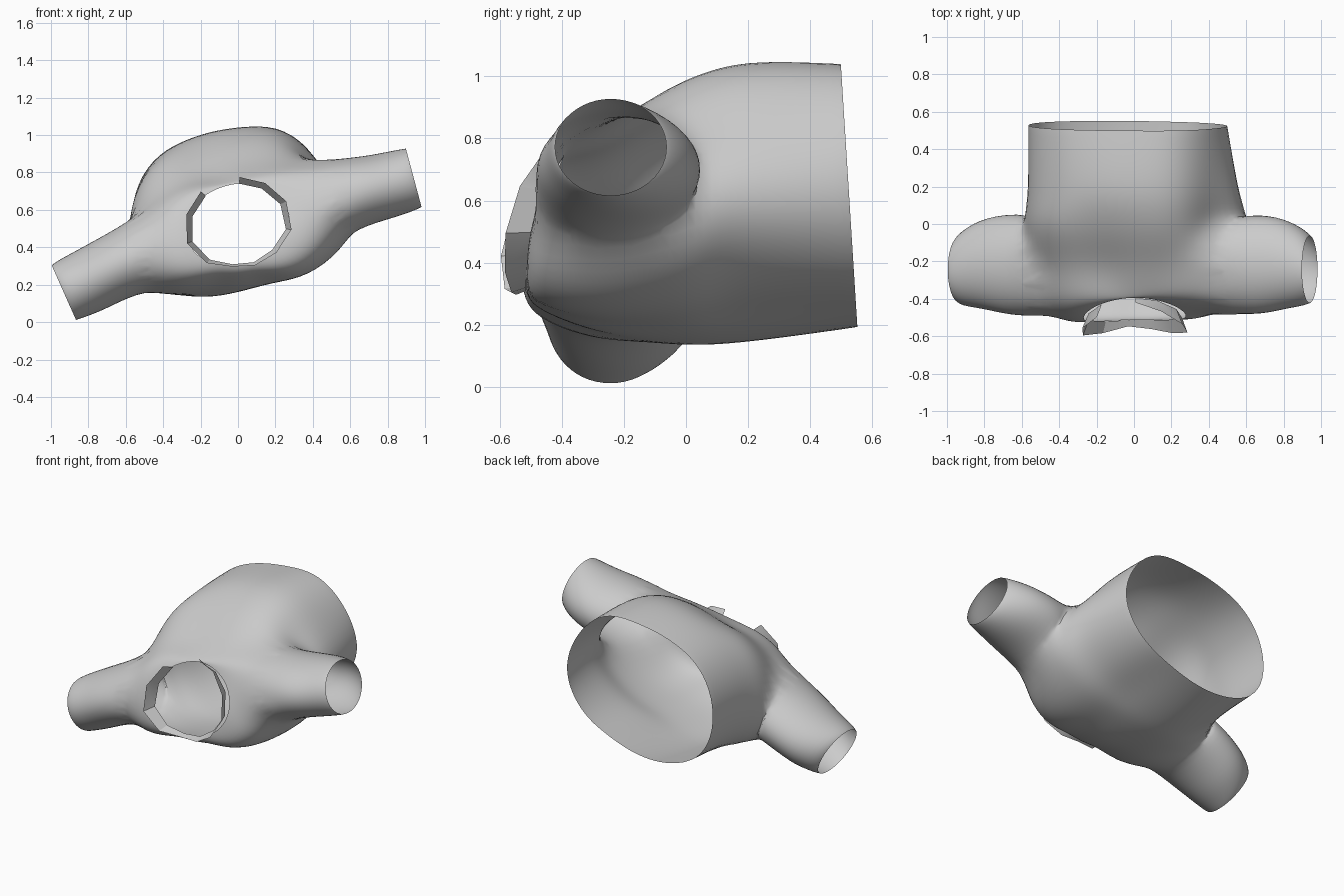
import bpy, bmesh
from math import sin, cos, radians, pi

if "Cube" in bpy.data.objects:
    bpy.data.objects.remove(bpy.data.objects["Cube"])


def spline(p0, p1, p2, p3, t):
    return 0.5 * (2*p1 + (p2-p0)*t + (2*p0-5*p1+4*p2-p3)*t*t + (3*p1-p0-3*p2+p3)*t**3)


def resample(vals, t, closed):
    n = len(vals)
    i = min(int(t), n - 1 if closed else n - 2)
    pick = (lambda k: vals[k % n]) if closed else (lambda k: vals[max(0, min(n-1, k))])
    return spline(pick(i-1), pick(i), pick(i+1), pick(i+2), t - i)


def loft(bm, rings, closed=True):
    vs = [[bm.verts.new(p) for p in r] for r in rings]
    n = len(rings[0])
    for a, b in zip(vs, vs[1:]):
        for i in range(n if closed else n - 1):
            j = (i + 1) % n
            bm.faces.new((a[i], a[j], b[j], b[i]))
    return vs


def finish(name, bm):
    bmesh.ops.recalc_face_normals(bm, faces=bm.faces[:])
    me = bpy.data.meshes.new(name)
    bm.to_mesh(me)
    bm.free()
    ob = bpy.data.objects.new(name, me)
    bpy.context.collection.objects.link(ob)
    for o in bpy.context.selected_objects:
        o.select_set(False)
    bpy.context.view_layer.objects.active = ob
    ob.select_set(True)
    bpy.ops.object.shade_smooth_by_angle(angle=radians(30))


# Torso sections, hem to neck: y, tilt, bow, centre z, radii every 30 degrees from +x
hem = (.565, -.07, 0, .6, [.50, .50, .49, .43, .45, .53, .57, .57, .46, .39, .38, .44])
waist = (.2, 0, 0, .6, [.57, .50, .49, .44, .45, .52, .57, .58, .52, .43, .40, .48])
chest = (-.02, 0, 0, .55, [.63, .50, .48, .42, .42, .53, .58, .63, .48, .39, .39, .50])
shoulder = (-.25, .08, 0, .5, [.58, .58, .42, .34, .33, .44, .54, .61, .38, .32, .33, .46])
yoke = (-.42, .19, -.12, .5, [.48, .50, .33, .26, .27, .36, .46, .48, .29, .25, .27, .39])
neck = (-.455, .28, -.6, .52, [.26, .25, .23, .22, .22, .24, .25, .26, .23, .21, .22, .23])
sections = [hem, waist, chest, shoulder, yoke, neck]


def torso_point(s, deg):
    t = s * (len(sections) - 1)
    y, tilt, bow, cz = (resample([c[k] for c in sections], t, False) for k in range(4))
    r = resample([resample(c[4], deg / 30, True) for c in sections], t, False)
    x, z = r * cos(radians(deg)), cz + r * sin(radians(deg))
    return (x, y + tilt * (z - .52) + bow * x * x, z)


# Sleeves: tilt, armhole ellipse, stations (centre x, z, y, half depth, half height)
right = (15, (.50, .665, -.23, .27, .225),
         [(.61, .69, -.22, .275, .195), (.72, .713, -.215, .265, .183), (.82, .737, -.215, .24, .178),
          (.915, .763, -.235, .205, .17), (.948, .775, -.245, .175, .163)])
left = (24, (-.48, .37, -.23, .27, .215),
        [(-.59, .325, -.22, .275, .185), (-.70, .272, -.215, .265, .178), (-.81, .215, -.215, .24, .175),
         (-.905, .172, -.235, .205, .167), (-.935, .155, -.245, .175, .16)])


def sleeve_rings(deg, st):
    a = radians(deg)
    sgn = 1 if st[0][0] > 0 else -1
    rings = []
    for k in range(13):
        cx, cz, cy, ry, ru = (resample([s[j] for s in st], k / 3, False) for j in range(5))
        rings.append([(cx - sin(a)*ru*sin(q), cy + ry*cos(q), cz + cos(a)*ru*sin(q))
                      for q in (sgn*2*pi*i/48 for i in range(48))])
    return rings


# Hollow body
bm = bmesh.new()
loft(bm, [[torso_point(k/40, i*5) for i in range(72)] for k in range(41)])

for deg, (cx, cz, cy, ry, ru), stations in (right, left):
    a = radians(deg)

    def in_armhole(p):
        e = ((p.z-cz)*cos(a) - (p.x-cx)*sin(a)) / ru
        return p.x * cx > 0 and .36 < abs(p.x) < .68 and ((p.y-cy)/ry)**2 + e*e < 1

    # Cut the armhole in the body and even out its stepped rim
    doomed = {f for f in bm.faces if in_armhole(f.calc_center_median())}
    bmesh.ops.delete(bm, geom=list(doomed), context='FACES')
    rim = [e for e in bm.edges if e.is_boundary and .33 < abs(e.verts[0].co.x) < .7
           and e.verts[0].co.x * cx > 0 and e.verts[0].co.y < .3]
    for _ in range(8):
        near = {}
        for e in rim:
            for v in e.verts:
                near.setdefault(v, []).append(e.other_vert(v).co.copy())
        for v, cs in near.items():
            v.co = v.co * .5 + sum(cs[1:], cs[0]) / len(cs) * .5

    # Add the sleeve and bridge it to the armhole
    first = loft(bm, sleeve_rings(deg, stations))[0]
    loop = [bm.edges.get((first[i], first[(i+1) % 48])) for i in range(48)]
    ends = {v for e in rim + loop for v in e.verts}
    cross = bmesh.ops.bridge_loops(bm, edges=rim + loop)['edges']
    old = set(bm.verts)
    cross = [e for e in cross if e.is_valid and e not in set(rim + loop)]
    bmesh.ops.subdivide_edges(bm, edges=cross, cuts=2, use_grid_fill=True)
    seam = {v for v in bm.verts if v not in old or v in ends}
    seam |= {e.other_vert(v) for v in list(seam) for e in v.link_edges}
    for _ in range(5):
        bmesh.ops.smooth_vert(bm, verts=list(seam), factor=.5, use_axis_x=True, use_axis_y=True, use_axis_z=True)
finish("shirt_body_and_sleeves", bm)

# Split stand-up collar, tallest at the sides
inner, outer = [], []
for i in range(11):
    d = 88 - 310 * i / 10
    x, y, z = torso_point(1, d % 360)
    side = min(1, abs(x) / .22)
    h = .025 + .055 * side
    out = .035 if z > .5 else .01 + .02 * side
    inner.append((x, y, z))
    outer.append((x + out*cos(radians(d)), y - h, z + out*sin(radians(d))))
bm = bmesh.new()
loft(bm, [inner, outer], closed=False)
finish("collar", bm)
